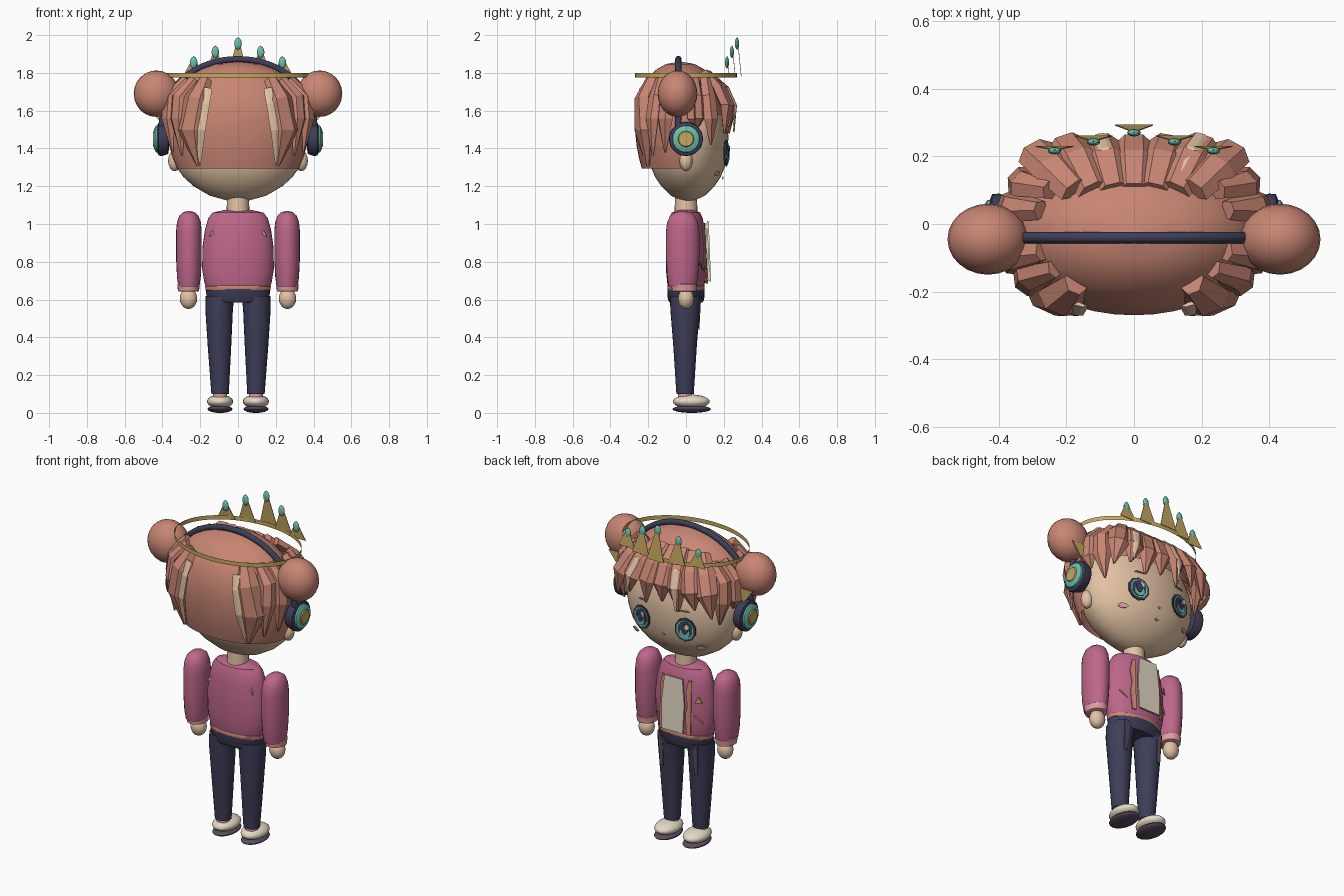
import bpy, bmesh, math
from math import sin, cos, pi
from mathutils import Vector

cube = bpy.data.objects.get("Cube")
if cube:
    bpy.data.objects.remove(cube)


def material(name, *srgb):
    m = bpy.data.materials.new(name)
    col = [c ** 2.2 for c in srgb] + [1]
    m.use_nodes = True
    m.diffuse_color = col
    m.node_tree.nodes["Principled BSDF"].inputs["Base Color"].default_value = col
    return m


HAIR = material("terracotta", .78, .52, .45)
SKIN = material("skin", .89, .76, .64)
JACKET = material("rose", .74, .40, .54)
NAVY = material("navy", .25, .25, .35)
GOLD = material("gold", .77, .65, .38)
TEAL = material("teal", .42, .75, .67)
CREAM = material("cream", .89, .85, .77)
PINK = material("soft_pink", .88, .60, .62)
PLUM = material("plum", .36, .30, .37)


def finish(name, bm, mat, loc=(0, 0, 0), rot=(0, 0, 0), smooth=True):
    bmesh.ops.remove_doubles(bm, verts=bm.verts, dist=1e-5)
    bmesh.ops.recalc_face_normals(bm, faces=bm.faces)
    me = bpy.data.meshes.new(name)
    bm.to_mesh(me)
    bm.free()
    me.materials.append(mat)
    ob = bpy.data.objects.new(name, me)
    bpy.context.collection.objects.link(ob)
    ob.location, ob.rotation_euler = loc, rot
    if smooth:
        bpy.ops.object.select_all(action='DESELECT')
        ob.select_set(True)
        bpy.context.view_layer.objects.active = ob
        bpy.ops.object.shade_smooth_by_angle(angle=math.radians(40))
    return ob


def skin_rings(bm, rings, cap=True):
    loops = [[bm.verts.new(p) for p in ring] for ring in rings]
    n = len(loops[0])
    for a, b in zip(loops, loops[1:]):
        for i in range(n):
            bm.faces.new((a[i], a[(i + 1) % n], b[(i + 1) % n], b[i]))
    if cap:
        bm.faces.new(loops[0])
        bm.faces.new(loops[-1])


def lathe(name, profile, mat, loc=(0, 0, 0), sy=1, rot=(0, 0, 0), n=32, cap=True, keep=None):
    """Turn a (height, radius) profile, flattened in depth by sy."""
    bm = bmesh.new()
    skin_rings(bm, [[(max(r, 1e-4) * cos(2 * pi * i / n), max(r, 1e-4) * sy * sin(2 * pi * i / n), z)
                     for i in range(n)] for z, r in profile], cap)
    if keep:
        drop = [f for f in bm.faces if not keep(f.calc_center_median())]
        bmesh.ops.delete(bm, geom=drop, context='FACES')
    return finish(name, bm, mat, loc, rot)


def ball(name, loc, size, mat, n=24):
    bm = bmesh.new()
    bmesh.ops.create_uvsphere(bm, u_segments=n, v_segments=n // 2, radius=1)
    bmesh.ops.scale(bm, vec=size, verts=bm.verts)
    return finish(name, bm, mat, loc)


def plate(name, pts, loc, mat, yaw=0, pitch=0, thick=.006):
    """Thin flat shape drawn in x and z, facing +y."""
    bm = bmesh.new()
    skin_rings(bm, [[(x, y, z) for x, z in pts] for y in (0, thick)])
    return finish(name, bm, mat, loc, (pitch, 0, yaw), False)


def oval(rx, rz, n=10):
    return [(rx * cos(2 * pi * (i + .5) / n), rz * sin(2 * pi * (i + .5) / n)) for i in range(n)]


def lock(name, path, widths, depth, mat):
    """Faceted strand with a diamond section, facing away from the head centre."""
    bm = bmesh.new()
    rings = []
    pts = [Vector(p) for p in path]
    for i, (p, w) in enumerate(zip(pts, widths)):
        t = (pts[min(i + 1, len(pts) - 1)] - pts[max(i - 1, 0)]).normalized()
        out = Vector((p.x * .4, p.y, 0)).normalized()
        side = t.cross(out).normalized()
        d = side.cross(t) * min(depth, w)
        rings.append([p + side * w, p + side * w * .45 + d, p - side * w * .45 + d, p - side * w, p - d])
    skin_rings(bm, rings)
    return finish(name, bm, mat, smooth=False)


# Head and hair cap
lathe("head", [(1.12, 0), (1.125, .06), (1.15, .15), (1.2, .235), (1.25, .29), (1.3, .325), (1.38, .35),
               (1.46, .358), (1.52, .35), (1.6, .315), (1.7, .26), (1.78, .17), (1.82, 0)],
      SKIN, (0, .01, 0), .6, n=40)
lathe("hair_cap", [(1.295, .322), (1.35, .345), (1.42, .366), (1.5, .378), (1.58, .378), (1.65, .36),
                   (1.72, .323), (1.78, .262), (1.82, .195), (1.847, .12), (1.86, 0)],
      HAIR, (0, -.03, 0), .635, n=40, cap=False, keep=lambda c: c.y < .08 or c.z > 1.57)

# Fringe strands across the forehead, some with a pale streak
for i, x in enumerate((-.29, -.2, -.1, 0, .1, .2, .29)):
    low = 1.48 + .035 * (i % 2)
    y = .235 - .25 * max(abs(x) - .2, 0)
    path = [(x * .6, .1, 1.79), (x * .85, y - .04, 1.71), (x, y, 1.62), (x * 1.08, y - .01, low)]
    lock("fringe_strand", path, (.05, .062, .06, .006), .03, HAIR)
    if i in (2, 5):
        streak = [(a, b + .028, c + .008) for a, b, c in path]
        lock("fringe_streak", streak, (.01, .022, .02, .004), .005, SKIN)

for s in (1, -1):
    # Strands beside the face and behind the ears
    for y, x, low in ((.12, .33, 1.42), (.05, .365, 1.5), (-.1, .36, 1.38), (-.16, .31, 1.36)):
        lock("side_strand", [(s * x * .75, y * .8, 1.76), (s * x, y, 1.67), (s * x * 1.02, y * 1.1, 1.56),
                             (s * x * .96, y * 1.1, low)], (.03, .05, .05, .005), .03, HAIR)
    # Back strands with pale streaks
    back = [(s * .17, -.17, 1.76), (s * .22, -.225, 1.66), (s * .25, -.22, 1.5), (s * .21, -.2, 1.31)]
    lock("back_strand", back, (.04, .07, .08, .01), .04, HAIR)
    lock("back_streak", [(s * .165, -.236, 1.72), (s * .18, -.262, 1.64), (s * .215, -.258, 1.5),
                         (s * .2, -.215, 1.32)], (.03, .032, .045, .004), .006, SKIN)
    # Buns, ears and bun ornaments
    ball("bun", (s * .432, -.045, 1.69), (.12, .105, .123), HAIR)
    ball("ear", (s * .335, 0, 1.335), (.035, .035, .055), SKIN, 16)
    plate("bun_ornament", [(-.06, .03), (.06, .03), (0, -.05)], (s * .42, .045, 1.6), GOLD)
    # Headphone cups
    turn = (0, s * pi / 2, 0)
    lathe("cup_shell", [(-.035, .05), (-.03, .08), (0, .09), (.02, .088), (.027, .07)], NAVY,
          (s * .4, 0, 1.45), rot=turn)
    lathe("cup_ring", [(0, .074), (.02, .07), (.028, .055), (.03, .04)], TEAL, (s * .415, 0, 1.45), rot=turn)
    lathe("cup_centre", [(0, .043), (.006, .038)], GOLD, (s * .444, 0, 1.45), rot=turn)

    # Eyes as stacked plates, then brow and cheek
    yaw = -s * .2
    fx, fy = -sin(yaw), cos(yaw)
    for k, (part, rx, rz, dx, dz, mat) in enumerate((
            ("eye_outline", .065, .07, 0, 0, NAVY), ("eye_rim", .054, .058, 0, 0, TEAL),
            ("eye_ring", .044, .05, 0, .002, NAVY), ("eye_iris", .032, .03, 0, -.016, TEAL),
            ("eye_pupil", .02, .03, 0, .004, NAVY), ("eye_glint", .014, .016, -.016, .024, CREAM))):
        plate(part, oval(rx, rz), (s * .145 + dx + fx * .003 * k, .21 + fy * .003 * k, 1.375 + dz), mat, yaw)
    plate("eyebrow", [(-.03, 0), (.03, 0), (.02, .008), (-.02, .008)], (s * .14, .212, 1.48), HAIR, yaw)
    plate("cheek", oval(.03, .014), (s * .215, .163, 1.268), PINK, -s * .45, -.3)

plate("nose", oval(.008, .006, 6), (0, .212, 1.31), PINK)
plate("mouth", oval(.014, .007, 6), (0, .192, 1.245), PINK, 0, -.3)

# Headband
cu = bpy.data.curves.new("headband", 'CURVE')
cu.dimensions = '3D'
cu.bevel_depth, cu.bevel_resolution = .017, 3
sp = cu.splines.new('POLY')
sp.points.add(32)
for i, p in enumerate(sp.points):
    a = pi * i / 32
    p.co = (.405 * cos(a), -.04, 1.5 + .373 * sin(a) ** .9, 1)
cu.materials.append(NAVY)
bpy.context.collection.objects.link(bpy.data.objects.new("headband", cu))

# Crown band, points and gems
lathe("crown_band", [(1.775, .38), (1.8, .38)], GOLD, sy=.27 / .38, n=48, cap=False)
for x, y, top in ((0, .27, 1.99), (.12, .243, 1.945), (-.12, .243, 1.945), (.235, .217, 1.89), (-.235, .217, 1.89)):
    plate("crown_point", [(-.056, 1.78 - top), (.056, 1.78 - top), (0, 0)], (x, y, top), GOLD, 0, .1, .003)
    ball("crown_gem", (x, y, top - .035), (.02, .011, .032), TEAL, 12)

# Neck, jacket and hem
lathe("neck", [(1.03, .062), (1.14, .058)], SKIN, n=20)
lathe("jacket", [(.66, .168), (.69, .178), (.76, .19), (.88, .188), (.97, .175), (1.03, .158), (1.06, .135),
                 (1.075, .07)], JACKET, sy=.56)
lathe("hem", [(.645, .165), (.65, .172), (.67, .174), (.675, .168)], HAIR, sy=.57)
plate("shirt_panel", [(-.07, -.17), (.07, -.17), (.075, 0), (.06, .15), (-.06, .15), (-.075, 0)],
      (0, .117, .865), CREAM, 0, .04, .009)
plate("shirt_backing", [(-.065, -.165), (.065, -.165), (.055, .14), (-.055, .14)],
      (0, .109, .865), CREAM, 0, .04, .009)
plate("badge", [(-.022, -.015), (.022, -.015), (0, .022)], (-.14, .079, .895), GOLD, .5)

for s in (1, -1):
    plate("lapel", [(-.014, -.17), (.01, -.17), (.018, -.05), (.008, 0), (.018, .08), (.004, .15), (-.014, .15)],
          (s * .088, .098, .855), HAIR, -s * .3, .05)
    plate("pin", [(-.025, -.02), (-.02, -.025), (.025, .018), (.02, .024)], (s * .14, .078, .78), GOLD, -s * .5)
    plate("back_mark", [(s * .025, .03), (s * .01, .02), (-s * .02, -.025), (s * .005, -.01)],
          (s * .14, -.062, .955), SKIN, pi - s * .5, .2)
    # Arms
    lathe("sleeve", [(.67, .056), (.72, .063), (.82, .068), (.96, .068), (1.01, .063), (1.045, .05), (1.063, .03),
                     (1.07, 0)], JACKET, (s * .26, -.018, 0), 1.3, n=24)
    lathe("cuff", [(.642, .05), (.645, .056), (.68, .059), (.685, .054)], PINK, (s * .262, -.01, 0), 1.15, n=24)
    ball("hand", (s * .262, 0, .605), (.046, .042, .055), SKIN, 20)
    # Legs and shoes
    bm = bmesh.new()
    skin_rings(bm, [[(s * cx + rx * cos(pi * i / 12), cy + ry * sin(pi * i / 12), z) for i in range(24)]
                    for z, cx, rx, cy, ry in ((.1, .095, .046, -.005, .046), (.35, .098, .062, -.005, .062),
                                              (.55, .1, .073, -.005, .078), (.62, .095, .076, 0, .085))])
    finish("trouser_leg", bm, NAVY)
    plate("pocket_stripe", [(-.012, -.1), (.01, -.1), (.015, .08), (-.015, .08)], (s * .115, .07, .54), PLUM, 0, -.05)
    lathe("ankle", [(.07, .038), (.115, .038)], PINK, (s * .095, -.005, 0), n=20)
    ball("shoe", (s * .095, .028, .06), (.069, .098, .037), CREAM)
    ball("sole", (s * .095, .03, .02), (.066, .102, .02), PLUM)

lathe("hips", [(.585, .15), (.6, .166), (.655, .17)], NAVY, sy=.58)
